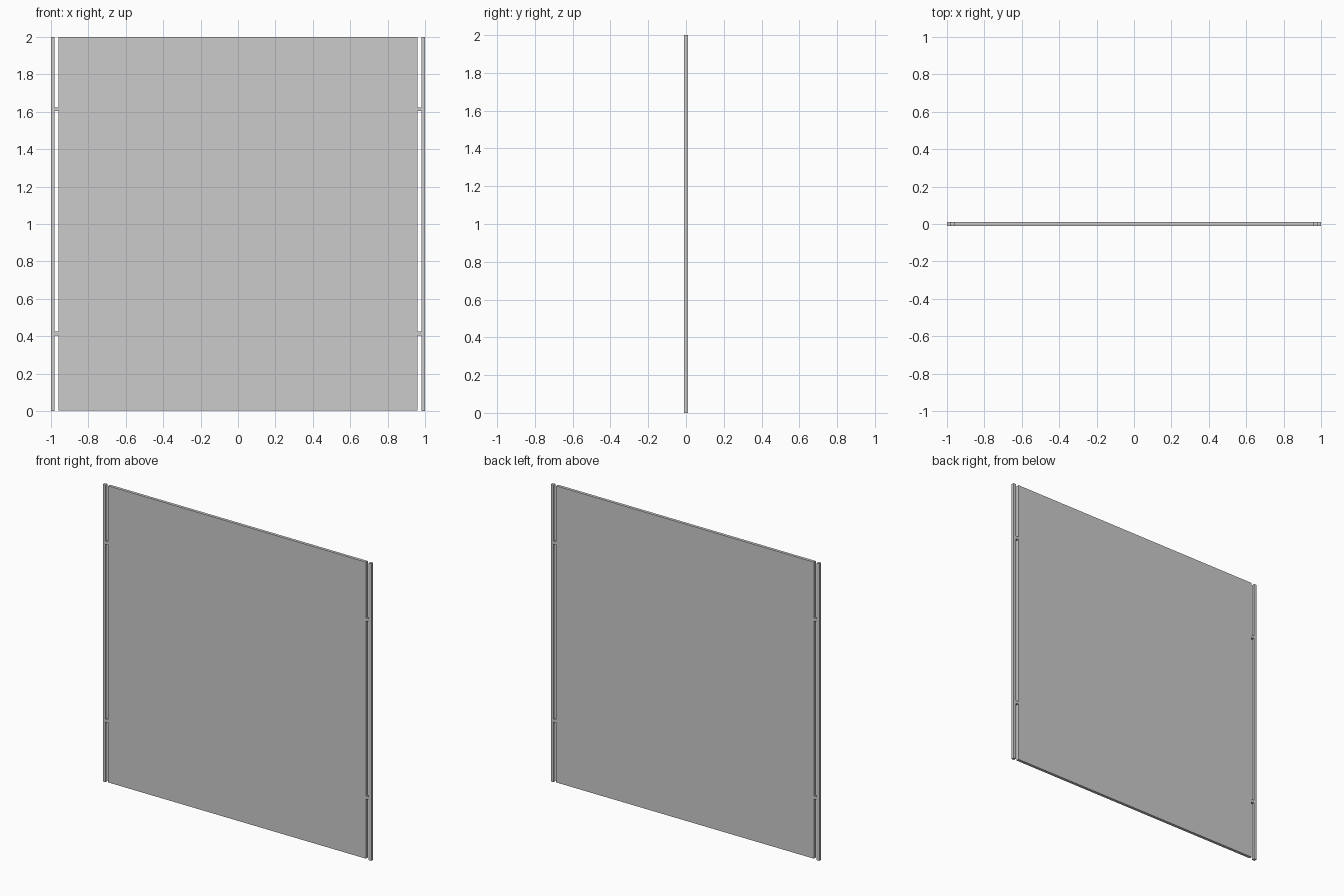
import bpy

if "Cube" in bpy.data.objects:
    bpy.data.objects.remove(bpy.data.objects["Cube"])


def box(name, x0, x1, y0, y1, z0, z1):
    """Axis-aligned box from its limits."""
    bpy.ops.mesh.primitive_cube_add(
        size=1, location=((x0 + x1) / 2, (y0 + y1) / 2, (z0 + z1) / 2))
    ob = bpy.context.object
    ob.name = name
    ob.scale = (x1 - x0, y1 - y0, z1 - z0)
    bpy.ops.object.transform_apply(location=False, rotation=False, scale=True)
    return ob


T = 0.01  # half thickness

# Large flat panel
box("panel", -0.96, 0.96, -T, T, 0.004, 2.0)

for side, s in (("left", -1), ("right", 1)):
    # Slim upright post beside the panel
    a, b = sorted((s * 0.98, s * 1.0))
    box(f"{side}_post", a, b, -T, T, 0, 2)
    # Small brackets joining post and panel
    a, b = sorted((s * 0.96, s * 0.98))
    for level, z in (("lower", 0.415), ("upper", 1.613)):
        box(f"{side}_{level}_bracket", a, b, -T, T, z - 0.01, z + 0.01)
